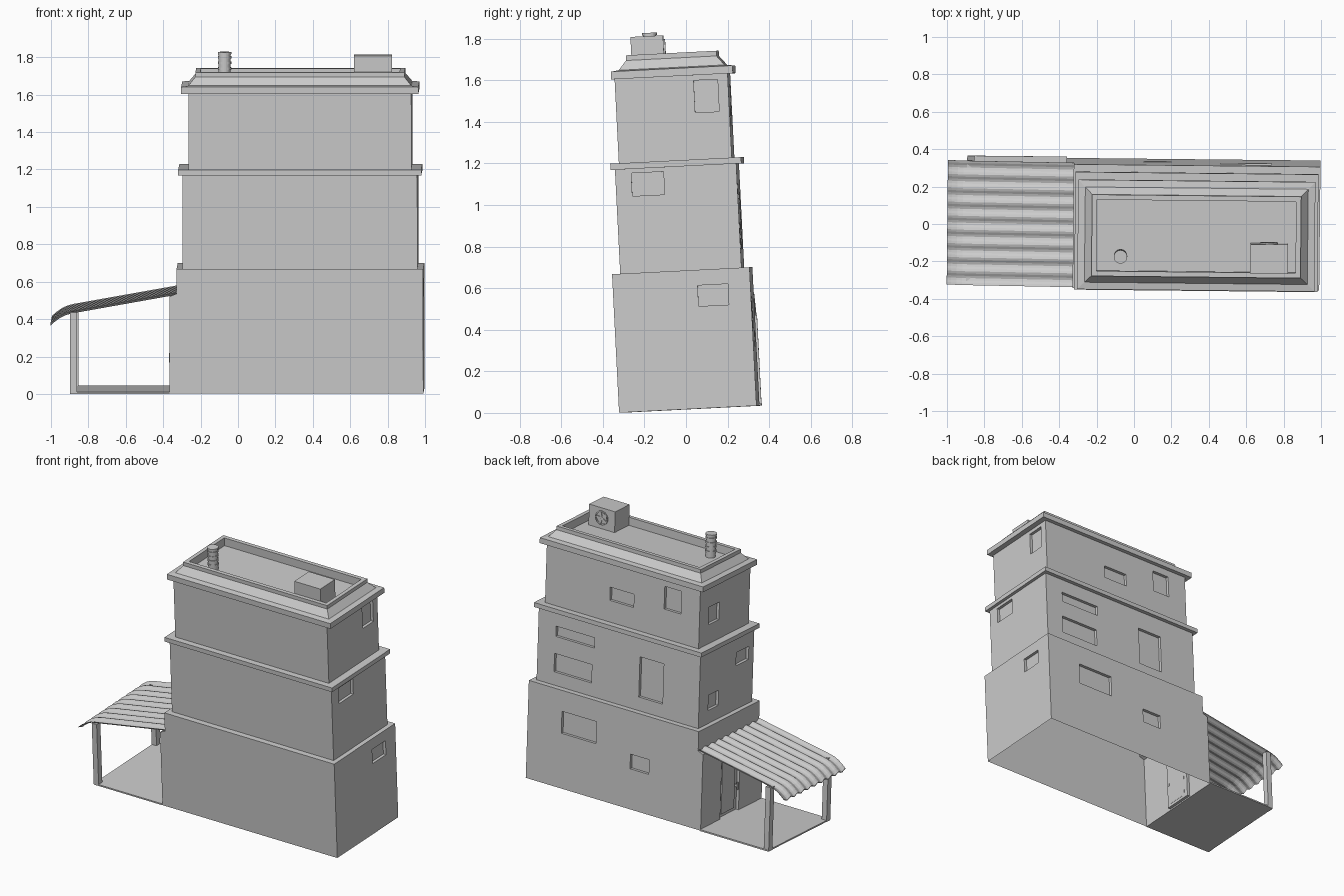
import bpy, bmesh, math
from mathutils import Matrix, Vector

if "Cube" in bpy.data.objects:
    bpy.data.objects.remove(bpy.data.objects["Cube"])

# The whole building leans slightly toward the front
TILT = (Matrix.Translation((0, 0.019, 0.0177)) @ Matrix.Rotation(math.radians(-0.6), 4, 'Z')
        @ Matrix.Rotation(math.radians(2.9), 4, 'X'))

grey = bpy.data.materials.new("plain grey")
grey.diffuse_color = (0.6, 0.6, 0.6, 1)
grey.use_nodes = True
grey.node_tree.nodes["Principled BSDF"].inputs["Base Color"].default_value = grey.diffuse_color


def make(name, bm, tilt=True):
    bmesh.ops.recalc_face_normals(bm, faces=bm.faces)
    if tilt:
        bm.transform(TILT)
    me = bpy.data.meshes.new(name)
    bm.to_mesh(me)
    bm.free()
    me.materials.append(grey)
    ob = bpy.data.objects.new(name, me)
    bpy.context.collection.objects.link(ob)
    return ob


def add_box(bm, lo, hi):
    lo, hi = Vector(lo), Vector(hi)
    m = Matrix.Translation((lo + hi) / 2) @ Matrix.Diagonal((*(hi - lo), 1))
    bmesh.ops.create_cube(bm, size=1, matrix=m)


def box(name, lo, hi):
    bm = bmesh.new()
    add_box(bm, lo, hi)
    return make(name, bm)


def add_cyl(bm, r, h, centre, sides=24, axis_y=False, r2=None):
    m = Matrix.Translation(centre)
    if axis_y:
        m = m @ Matrix.Rotation(math.pi / 2, 4, 'X')
    bmesh.ops.create_cone(bm, cap_ends=True, segments=sides, radius1=r,
                          radius2=r if r2 is None else r2, depth=h, matrix=m)


def storey(name, profile, hy, windows, open_bottom=False):
    """Extrude an x-z outline over the depth, then sink windows (lo, hi boxes) into it."""
    bm = bmesh.new()
    f = bm.faces.new([bm.verts.new((x, -hy, z)) for x, z in profile])
    ext = bmesh.ops.extrude_face_region(bm, geom=[f])
    bmesh.ops.translate(bm, vec=(0, 2 * hy, 0),
                        verts=[v for v in ext['geom'] if isinstance(v, bmesh.types.BMVert)])
    body = make(name, bm, tilt=False)
    cb = bmesh.new()
    for lo, hi in windows:
        add_box(cb, lo, hi)
    cutter = make(name + "_cutter", cb, tilt=False)
    cutter.hide_render = True
    mod = body.modifiers.new("recesses", 'BOOLEAN')
    mod.operation, mod.solver, mod.object = 'DIFFERENCE', 'EXACT', cutter
    dg = bpy.context.evaluated_depsgraph_get()
    out = bmesh.new()
    out.from_mesh(body.evaluated_get(dg).to_mesh())
    body.modifiers.clear()
    if open_bottom:
        low = [f for f in out.faces if all(v.co.z < 1e-4 for v in f.verts)]
        bmesh.ops.delete(out, geom=low, context='FACES')
    out.transform(TILT)
    out.to_mesh(body.data)
    out.free()
    bpy.data.objects.remove(cutter)


D = 0.02  # recess depth


def back(x, z, w, h, y):
    return (x - w / 2, y - D, z - h / 2), (x + w / 2, y + 0.05, z + h / 2)


def side(y, z, w, h, x, s):
    a, b = sorted((x - s * D, x + s * 0.05))
    return (a, y - w / 2, z - h / 2), (b, y + w / 2, z + h / 2)


def rect(x0, x1, z0, z1):
    return [(x0, z0), (x1, z0), (x1, z1), (x0, z1)]


# Ground floor: open underneath, wall stepped below the awning
storey("ground_floor",
       [(-.363, 0), (.994, 0), (.994, .667), (-.325, .667), (-.325, .535), (-.363, .52)], .331,
       [back(.597, .45, .27, .15, .331), back(.122, .325, .145, .10, .331),
        side(.15, .542, .145, .10, .994, 1), side(.02, .215, .2, .41, -.363, -1)], True)
# Middle floor
storey("middle_floor", rect(-.293, .962, .667, 1.17), .292,
       [back(.675, 1.035, .3, .07, .292), back(.685, .82, .29, .125, .292),
        back(.08, .897, .185, .275, .292), side(-.137, 1.092, .155, .11, .962, 1),
        side(-.17, 1.015, .135, .09, -.293, -1), side(.135, .81, .11, .105, -.293, -1)])
# Top floor
storey("top_floor", rect(-.262, .93, 1.198, 1.604), .272,
       [back(.34, 1.39, .185, .09, .272), back(-.052, 1.475, .13, .155, .272),
        side(.165, 1.50, .115, .155, .93, 1), side(.115, 1.39, .115, .12, -.262, -1)])
# Ledge between the upper floors
box("middle_ledge", (-.316, -.313, 1.168), (.984, .317, 1.198))

# Roof: ledge, sloped cornice, parapet and sunken deck as nested rectangles
bm = bmesh.new()
rings = []
for i, z in [(0, 1.603), (0, 1.64), (.038, 1.645), (.075, 1.69), (.075, 1.715),
             (.102, 1.715), (.102, 1.66)]:
    x0, x1, y0, y1 = -.30 + i, .968 - i, -.288 + i, .298 - i
    rings.append([bm.verts.new((x, y, z)) for x, y in ((x0, y0), (x1, y0), (x1, y1), (x0, y1))])
for a, b in zip(rings, rings[1:]):
    for k in range(4):
        bm.faces.new((a[k], a[(k + 1) % 4], b[(k + 1) % 4], b[k]))
bm.faces.new(rings[0])
bm.faces.new(rings[-1])
make("roof", bm)

# Chimney pipe with raised bands
bm = bmesh.new()
add_cyl(bm, .032, .16, (-.07, -.104, 1.737))
for z in (1.70, 1.73, 1.76, 1.79, 1.812):
    add_cyl(bm, .036, .012, (-.07, -.104, z))
make("chimney_pipe", bm)

# Rooftop cooling unit with a fan on its back face
box("cooling_unit", (.623, -.187, 1.66), (.825, -.03, 1.802))
bm = bmesh.new()
n = 24
loops = []
for r, y in ((.048, -.03), (.048, -.022), (.040, -.022), (.040, -.03)):
    loops.append([bm.verts.new((.724 + r * math.cos(2 * math.pi * k / n), y,
                                1.735 + r * math.sin(2 * math.pi * k / n))) for k in range(n)])
for a, b in zip(loops, loops[1:]):
    for k in range(n):
        bm.faces.new((a[k], a[(k + 1) % n], b[(k + 1) % n], b[k]))
make("fan_rim", bm)
bm = bmesh.new()
add_cyl(bm, .010, .008, (.724, -.026, 1.735), 12, True)
for k in range(5):
    part = bmesh.ops.create_cube(bm, size=1, matrix=(
        Matrix.Translation((.724, -.027, 1.735)) @ Matrix.Rotation(2 * math.pi * k / 5, 4, 'Y')
        @ Matrix.Translation((.023, 0, 0)) @ Matrix.Diagonal((.034, .005, .016, 1))))
make("fan_blades", bm)

# Corrugated awning: curved slope along x, waves along y
bm = bmesh.new()
slope = [(-.998, .376), (-.975, .397), (-.945, .418), (-.915, .432), (-.88, .441), (-.325, .540)]
waves, per = 9, 6
steps = waves * per
rows = []
for dz in (0, -.005):
    rows.append([[bm.verts.new((x, -.333 + .666 * j / steps,
                                z + dz + .007 * math.cos(2 * math.pi * j / per)))
                  for j in range(steps + 1)] for x, z in slope])
for g in rows:
    for a, b in zip(g, g[1:]):
        for j in range(steps):
            bm.faces.new((a[j], a[j + 1], b[j + 1], b[j]))
for i in (0, -1):
    for j in range(steps):
        bm.faces.new((rows[0][i][j], rows[0][i][j + 1], rows[1][i][j + 1], rows[1][i][j]))
for j in (0, -1):
    for i in range(len(slope) - 1):
        bm.faces.new((rows[0][i][j], rows[0][i + 1][j], rows[1][i + 1][j], rows[1][i][j]))
make("awning", bm)

# Porch floor and posts
box("porch_floor", (-.893, -.333, 0), (-.363, .338, .01))
for name, y in (("front_post", -.313), ("back_post", .316)):
    box(name, (-.895, y - .02, 0), (-.857, y + .02, .436))

# Door leaf trim and handle
box("door_panel", (-.349, -.05, .03), (-.342, .09, .39))
bm = bmesh.new()
add_cyl(bm, .006, .05, (-.362, -.062, .18), 10)
add_box(bm, (-.364, -.066, .172), (-.34, -.058, .188))
make("door_handle", bm)
